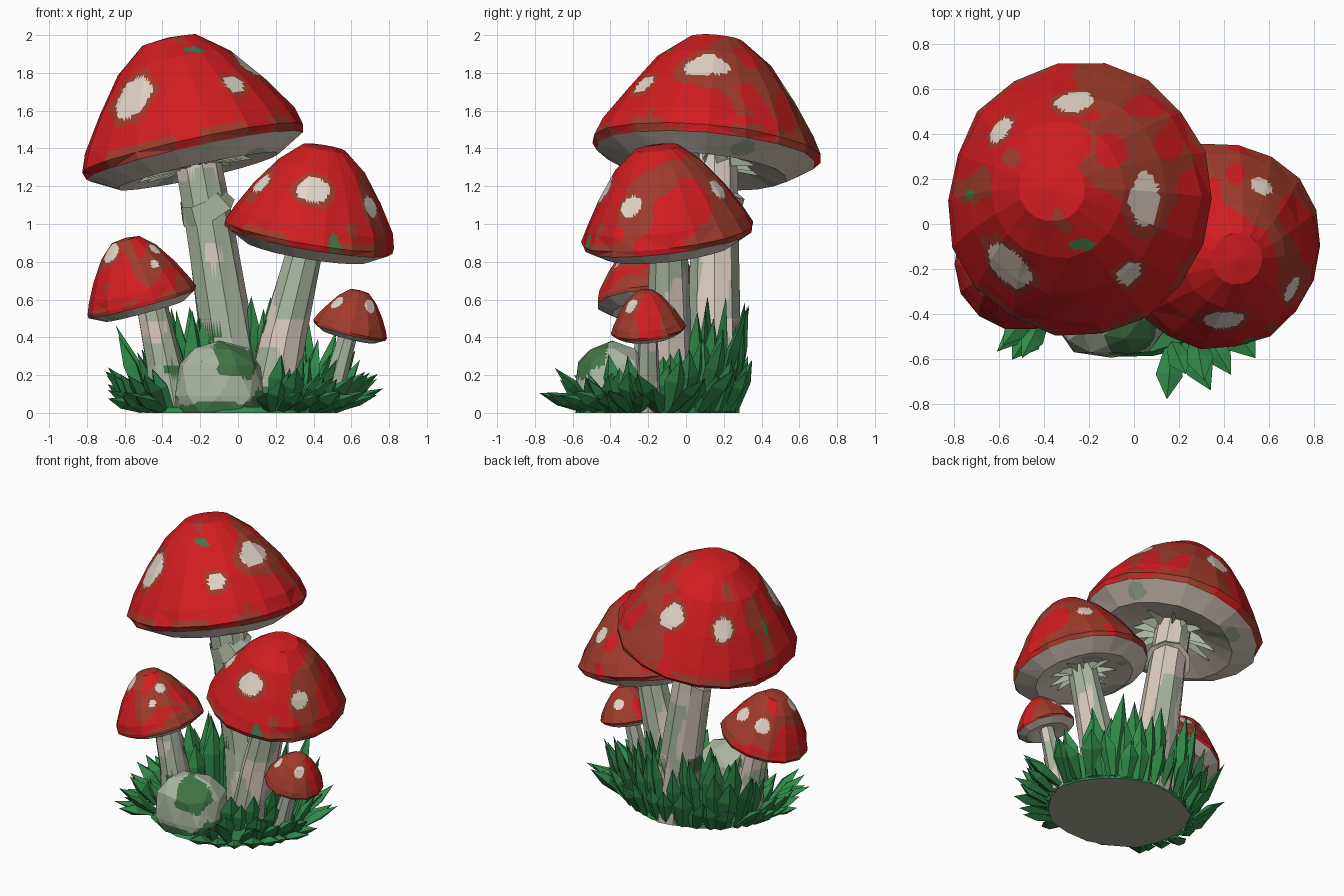
import bpy, bmesh, math, random
from mathutils import Vector, Quaternion, noise
from mathutils.bvhtree import BVHTree

if "Cube" in bpy.data.objects:
    bpy.data.objects.remove(bpy.data.objects["Cube"])

random.seed(4)
Z = Vector((0, 0, 1))
COLOURS = [("cap red", (0.64, 0.012, 0.014)), ("cap brown", (0.35, 0.045, 0.025)),
           ("spot cream", (0.75, 0.66, 0.56)), ("stem grey green", (0.40, 0.47, 0.35)),
           ("stem pale pink", (0.70, 0.60, 0.52)), ("moss green", (0.055, 0.18, 0.06)),
           ("leaf green", (0.030, 0.25, 0.065)), ("soil", (0.38, 0.40, 0.32))]
MATS = []
for label, c in COLOURS:
    m = bpy.data.materials.new(label)
    m.diffuse_color = (*c, 1)
    m.use_nodes = True
    m.node_tree.nodes["Principled BSDF"].inputs["Base Color"].default_value = m.diffuse_color
    MATS.append(m)
RED, BROWN, CREAM, GREY, PINK, MOSS, LEAF, SOIL = range(8)


def n(p, scale, seed=0):
    return noise.noise(Vector(p) * scale + Vector((seed, seed * 1.7, seed * .6)))


def near(p, blobs):
    """Smallest distance to a list of ellipses (x, y, rx, ry[, z]); under 1 is inside."""
    return min([math.hypot((p.x - b[0]) / b[2], (p.y - b[1]) / b[3],
                           (p.z - b[4]) / max(b[2:4]) if len(b) > 4 else 0) for b in blobs], default=9)


def finish(bm, name, rule=None, cuts=0):
    """Subdivide without changing shape, colour faces by rule, make the object."""
    bmesh.ops.recalc_face_normals(bm, faces=bm.faces)
    if cuts:
        bmesh.ops.triangulate(bm, faces=bm.faces)
        bmesh.ops.subdivide_edges(bm, edges=bm.edges, cuts=cuts, use_grid_fill=True)
    if rule:
        for f in bm.faces:
            f.material_index = rule(f.calc_center_median(), f.material_index)
    me = bpy.data.meshes.new(name)
    bm.to_mesh(me)
    bm.free()
    for m in MATS:
        me.materials.append(m)
    ob = bpy.data.objects.new(name, me)
    bpy.context.collection.objects.link(ob)
    return ob


def loft(rings, sides, q=Quaternion(), jitter=0.0, mats=None):
    """Join rings (centre, radius); radius 0 gives a pole."""
    bm = bmesh.new()
    loops = []
    for c, r in rings:
        if r == 0:
            loops.append([bm.verts.new(c)])
            continue
        loop = []
        for i in range(sides):
            a = 2 * math.pi * i / sides
            k = r * (1 + random.uniform(-jitter, jitter))
            loop.append(bm.verts.new(Vector(c) + q @ Vector((k * math.cos(a), k * math.sin(a), 0))))
        loops.append(loop)
    for s, (a, b) in enumerate(zip(loops, loops[1:])):
        for i in range(sides):
            j = (i + 1) % sides
            vs = [a[i % len(a)], a[j % len(a)], b[j % len(b)], b[i % len(b)]]
            f = bm.faces.new(list(dict.fromkeys(vs)))
            f.material_index = mats[s] if mats else 0
    return bm


CAP = [(0, .99), (.25, .96), (.50, .76), (.74, .45), (.93, .15), (1.0, -.01),
       (.975, -.075), (.72, -.215), (.42, -.14), (0, .0)]


def cap(name, centre, R, h, normal, spots, browns, islands=(), moss=(), sides=18):
    """Cap: tilted lathe with cream spots, brown patches holding red islands, pale underside."""
    C = Vector(centre)
    q = Z.rotation_difference(Vector(normal))
    rings = [(C + q @ Vector((0, 0, z * R * (h if z > 0 else 1))), r * R) for r, z in CAP]
    bm = loft(rings, sides, q, .02, [RED] * 6 + [PINK] * 3)
    # Drop each spot onto the cap so it stays compact on steep sides
    tree = BVHTree.FromBMesh(bm)
    placed = []
    for s in spots:
        hit = tree.ray_cast(Vector((s[0], s[1], 5)), -Z)[0]
        placed.append((*s, hit.z if hit else C.z))

    def rule(p, m):
        if m == PINK:
            return GREY if n(p, 4, 3) > .42 else PINK
        wob = 1 + .25 * n(p, 9, 5)
        if near(p, moss) * wob < 1:
            return MOSS
        d = near(p, placed) * wob
        if d < 1:
            return CREAM
        if d < 1.4:
            return BROWN
        if near(p, islands) * wob < 1:
            return RED
        if near(p, browns) * (1 + .8 * n(p, 7, 8)) < 1:
            return BROWN
        rim = (q.inverted() @ (p - C)).z / R
        return BROWN if rim < .06 and n(p, 5, 2) > -.1 else RED
    finish(bm, name, rule, 7)


def gills(name, centre, R, normal, count=14):
    """Jagged fins where the stem meets the cap."""
    C, q = Vector(centre), Z.rotation_difference(Vector(normal))
    bm = bmesh.new()
    for i in range(count):
        a = 2 * math.pi * i / count + random.uniform(-.15, .15)
        d = Vector((math.cos(a), math.sin(a), 0))
        k = random.uniform(.40, .55)
        side = Vector((-d.y, d.x, 0)) * .05
        pts = [d * .15 + Z * -.17, d * k + Z * -.19, d * .18 + side, d * .18 - side]
        v = [bm.verts.new(C + q @ (p * R)) for p in pts]
        for t in ((0, 1, 2), (0, 3, 1), (1, 3, 2)):
            bm.faces.new([v[j] for j in t]).material_index = GREY
    finish(bm, name)


def stem(name, rings, seed, sides=9):
    """Stem: faceted tube, grey green in front and paler behind, a little moss at the foot."""
    yc = rings[0][0][1]

    def rule(p, m):
        if p.z < .5 and n(p, 6, seed + 4) > .42:
            return MOSS
        return PINK if n((p.x, p.y, p.z * .6), 5, seed) + (p.y - yc) * 1.6 > .12 else GREY
    finish(loft(rings, sides, jitter=.04), name, rule, 5)


# Caps
cap("large_cap", (-.24, .11, 1.405), .605, 1.0, (-.22, .09, 1),
    [(-.27, .54, .09, .065), (-.59, .42, .06, .075), (.05, .11, .07, .12),
     (-.02, -.22, .055, .065), (-.56, -.19, .105, .12)],
    [(.03, .30, .25, .30), (-.05, .58, .25, .10), (-.72, .15, .09, .06), (-.54, .29, .04, .03)],
    [(-.10, .32, .07, .08), (.27, .12, .08, .14), (.05, .52, .09, .05), (.16, .36, .07, .08)],
    [(-.23, -.09, .055, .025), (-.725, .13, .025, .02)])
cap("medium_cap", (.38, -.10, .95), .46, 1.05, (.17, -.12, 1),
    [(.57, .17, .06, .055), (.40, -.43, .09, .06), (.70, -.29, .045, .055), (.12, -.26, .055, .06)],
    [(.57, .16, .22, .17), (.70, -.24, .07, .16), (.35, .27, .2, .08), (.14, -.24, .09, .09)],
    [(.70, .05, .06, .09), (.45, .22, .04, .05)], [(.52, -.535, .035, .03)])
cap("small_cap", (-.51, -.18, .60), .30, 1.14, (-.27, -.05, 1),
    [(-.67, -.27, .05, .06), (-.44, -.27, .035, .035), (-.44, -.36, .025, .03),
     (-.62, 0, .05, .045), (-.45, -.02, .05, .045)],
    [(-.46, -.22, .17, .17), (-.5, .0, .22, .12), (-.68, -.2, .08, .12)],
    [(-.52, -.27, .04, .09), (-.36, -.2, .05, .05)], sides=14)
cap("tiny_cap", (.595, -.20, .445), .20, 1.07, (.25, -.10, 1),
    [(.52, -.28, .038, .038), (.70, -.29, .03, .045), (.60, -.08, .04, .038)],
    [(.58, -.25, .22, .18), (.6, -.06, .16, .12)], [(.75, -.19, .06, .06), (.5, -.14, .04, .04)],
    sides=12)
gills("large_gills", (-.24, .12, 1.40), .6, (-.22, .09, 1))
gills("medium_gills", (.38, -.10, .95), .45, (.17, -.12, 1))

# Stems
stem("large_stem", [((.0, .13, 0), .16), ((-.06, .15, .4), .145),
                    ((-.155, .15, 1.0), .13), ((-.235, .15, 1.45), .125)], 1)
stem("medium_stem", [((.16, -.09, 0), .14), ((.24, -.09, .42), .125),
                     ((.35, -.09, .86), .10), ((.38, -.10, .98), .10)], 7)
stem("small_stem", [((-.35, -.18, 0), .12), ((-.39, -.18, .25), .10),
                    ((-.46, -.18, .60), .085)], 12)
stem("tiny_stem", [((.46, -.20, 0), .07), ((.52, -.20, .2), .06), ((.59, -.20, .45), .05)], 20, 7)

# Slanted skirt on the large stem
q = Z.rotation_difference(Vector((-.5, -.4, 1)))
C = Vector((-.17, .15, 1.09))
bm = loft([(C + q @ Z * .07, .12), (C - q @ Z * .03, .16), (C - q @ Z * .03, .12)], 9, q, .05)
finish(bm, "stem_skirt", lambda p, m: PINK if n(p, 6, 1) > .05 else GREY, 3)

# Mossy boulder
bm = bmesh.new()
bmesh.ops.create_icosphere(bm, subdivisions=2, radius=1)
for v in bm.verts:
    c = [math.copysign(abs(t) ** .75, t) for t in v.co]
    k = random.uniform(.97, 1.03)
    v.co = (-.10 + .245 * c[0] * k, -.39 + .205 * c[1] * k, max(0, .09 + .285 * c[2] * k))
bmesh.ops.dissolve_degenerate(bm, edges=bm.edges, dist=.0001)
finish(bm, "boulder", lambda p, m: MOSS if n(p, 6, 31) + (p.z - .2) * .5 > .1 else GREY, 5)

# Soil base, grassy on top
bm = loft([((0, 0, 0), 0), ((0, 0, 0), 1), ((0, 0, .03), .97), ((0, 0, .05), 0)], 18, jitter=.03,
          mats=[SOIL, LEAF, LEAF])
for v in bm.verts:
    v.co = (v.co.x * .50, v.co.y * .43 - .16, v.co.z - .001 if v.co.z == 0 else v.co.z)
finish(bm, "soil_base")

# Grass: broad pointed leaves with a diamond cross-section, taller at the back
bm = bmesh.new()


def leaf(base, d, length, w):
    d = d.normalized()
    side = Z.cross(d).normalized()
    up = d.cross(side).normalized()
    B = Vector(base)
    tip = bm.verts.new(B + d * length - Z * .05 * length)
    tip.co.z = max(tip.co.z, .01)
    rows = []
    for t, k in ((0, .5), (.56, 1)):
        P = B + d * length * t
        row = [bm.verts.new(P + o) for o in (side * w * k, up * w * .55 * k, -side * w * k, -up * w * .55 * k)]
        for v in row:
            v.co.z = max(v.co.z, 0)
        rows.append(row)
    for i in range(4):
        j = (i + 1) % 4
        bm.faces.new((rows[0][i], rows[0][j], rows[1][j], rows[1][i]))
        bm.faces.new((rows[1][i], rows[1][j], tip))


for rf, count, lean in ((.62, 18, .2), (.80, 26, .5), (.97, 36, 1.0), (1.0, 34, 2.2)):
    for i in range(count):
        a = 2 * math.pi * (i + random.uniform(-.35, .35)) / count
        ca, sa = math.cos(a), math.sin(a)
        x, y = .52 * rf * ca, -.15 + .41 * rf * sa
        if abs(x + .10) < .25 and y < -.22:
            continue
        back = max(0, sa) ** .6
        spread = lean * (1 - .85 * back) * random.uniform(.75, 1.2)
        length = (.30 + .30 * back) * random.uniform(.75, 1.12)
        if lean > 2:
            length *= .85 - .3 * back
        yaw = a + random.uniform(-.5, .5)
        leaf((x, y, .01), Vector((math.cos(yaw) * spread, math.sin(yaw) * spread, 1)),
             length, random.uniform(.05, .075))
finish(bm, "grass_leaves", lambda p, m: LEAF)
